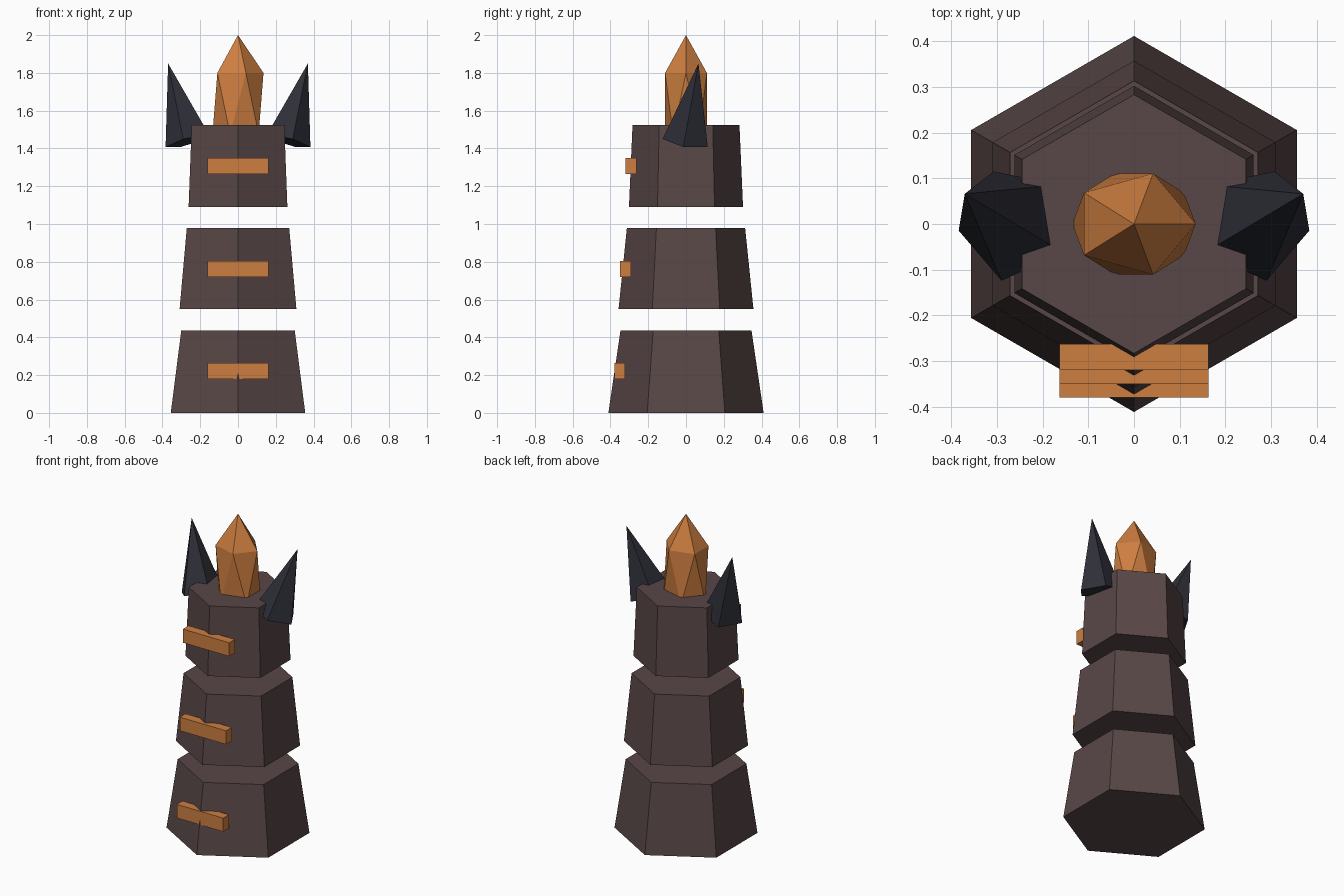
import bpy, bmesh, math
from mathutils import Vector, Matrix

if "Cube" in bpy.data.objects:
    bpy.data.objects.remove(bpy.data.objects["Cube"])


def material(name, rgb):
    lin = [((c / 255 + 0.055) / 1.055) ** 2.4 for c in rgb]
    m = bpy.data.materials.new(name)
    m.diffuse_color = (*lin, 1)
    m.use_nodes = True
    m.node_tree.nodes["Principled BSDF"].inputs["Base Color"].default_value = m.diffuse_color
    return m


STONE = material("brown_stone", (89, 71, 71))
COPPER = material("copper", (205, 126, 64))
DARK = material("dark_slate", (46, 47, 56))


def finish(name, bm, mat):
    bmesh.ops.recalc_face_normals(bm, faces=bm.faces)
    mesh = bpy.data.meshes.new(name)
    bm.to_mesh(mesh)
    bm.free()
    mesh.materials.append(mat)
    ob = bpy.data.objects.new(name, mesh)
    bpy.context.collection.objects.link(ob)
    return ob


def tier(name, z0, z1, r0, r1):
    """Tapered hexagonal block with one corner facing the front."""
    bm = bmesh.new()
    rings = []
    for z, r in ((z0, r0), (z1, r1)):
        rings.append([bm.verts.new((r * math.sin(math.radians(60 * i)),
                                    r * math.cos(math.radians(60 * i)), z)) for i in range(6)])
    low, high = rings
    bm.faces.new(low)
    bm.faces.new(high)
    for i in range(6):
        j = (i + 1) % 6
        bm.faces.new((low[i], low[j], high[j], high[i]))
    finish(name, bm, STONE)


def bar(name, y, z):
    bm = bmesh.new()
    bmesh.ops.create_cube(bm, size=1, matrix=Matrix.Translation((0, y, z))
                          @ Matrix.Diagonal((0.325, 0.057, 0.086, 1)))
    finish(name, bm, COPPER)


def horn(name, side):
    """Leaning five-sided spike sunk into the top block."""
    centre = Vector((0.26, 0.0, 1.438))
    apex = Vector((0.37, 0.066, 1.85))
    axis = (apex - centre).normalized()
    u = Vector((0.124, -0.014, -0.029))
    u = (u - axis * u.dot(axis)).normalized()
    v = axis.cross(u)
    bm = bmesh.new()
    flip = Vector((side, 1, 1))
    ring = []
    for i in range(5):
        a = math.tau * i / 5
        p = centre + 0.128 * (u * math.cos(a) + v * math.sin(a))
        ring.append(bm.verts.new(p * flip))
    tip = bm.verts.new(apex * flip)
    bm.faces.new(ring)
    for i in range(5):
        bm.faces.new((ring[i], ring[(i + 1) % 5], tip))
    finish(name, bm, DARK)


# Stacked blocks of the tower, separated by gaps
tier("lower_block", 0.0, 0.435, 0.411, 0.347)
tier("middle_block", 0.55, 0.98, 0.357, 0.313)
tier("upper_block", 1.09, 1.525, 0.302, 0.283)

# Copper bars across the front corner
bar("lower_bar", -0.351, 0.222)
bar("middle_bar", -0.321, 0.762)
bar("upper_bar", -0.291, 1.307)

# Stretched crystal on top
bm = bmesh.new()
bmesh.ops.create_icosphere(bm, subdivisions=1, radius=1)
bmesh.ops.transform(bm, verts=bm.verts, matrix=Matrix.Translation((0, 0, 1.638))
                    @ Matrix.Diagonal((0.151, 0.13, 0.362, 1)))
finish("crystal", bm, COPPER)

# Mirrored pair of horns
horn("right_horn", 1)
horn("left_horn", -1)
